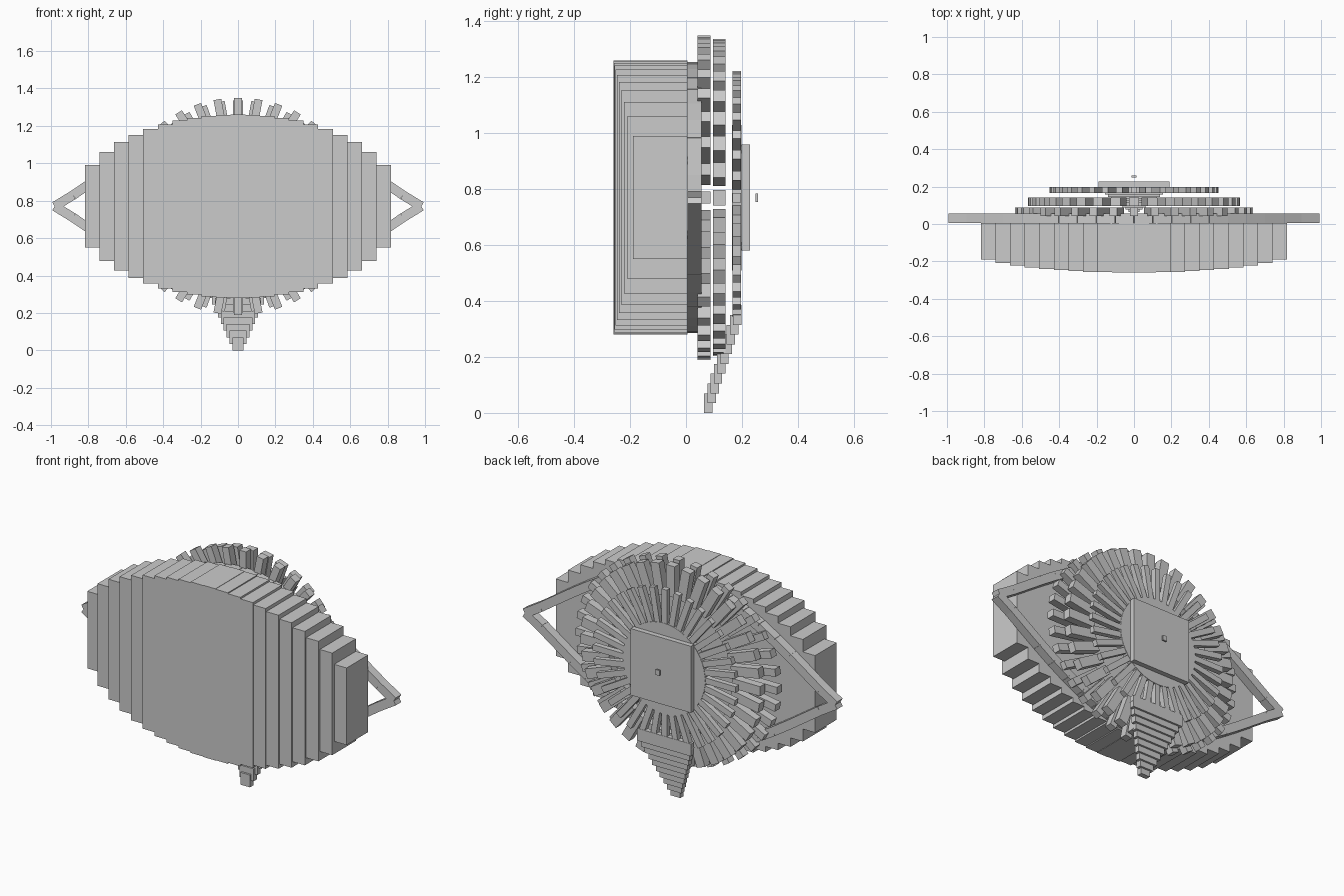
import bpy, bmesh, math
from mathutils import Matrix, Vector

if "Cube" in bpy.data.objects:
    bpy.data.objects.remove(bpy.data.objects["Cube"])

CZ = 0.77  # height of the eye centre

grey = bpy.data.materials.new("plain grey")
grey.diffuse_color = (0.6, 0.6, 0.6, 1)
grey.use_nodes = True
grey.node_tree.nodes["Principled BSDF"].inputs["Base Color"].default_value = grey.diffuse_color


def add_box(bm, centre, size, tilt=0.0):
    """Box tilted in the x-z plane."""
    m = (Matrix.Translation(centre) @ Matrix.Rotation(-tilt, 4, 'Y')
         @ Matrix.Diagonal((*size, 1)))
    bmesh.ops.create_cube(bm, size=1, matrix=m)


def add_bar(bm, a, b, y0, y1, width):
    """Bar between two (x, z) points, between depths y0 and y1."""
    dx, dz = b[0] - a[0], b[1] - a[1]
    add_box(bm, ((a[0] + b[0]) / 2, (y0 + y1) / 2, (a[1] + b[1]) / 2),
            (math.hypot(dx, dz), y1 - y0, width), math.atan2(dz, dx))


def finish(bm, name):
    me = bpy.data.meshes.new(name)
    bm.to_mesh(me)
    bm.free()
    me.materials.append(grey)
    ob = bpy.data.objects.new(name, me)
    bpy.context.collection.objects.link(ob)
    return ob


# Stepped eyeball made of vertical slats
bm = bmesh.new()
for i in range(-10, 11):
    x = i * 0.078
    e = math.sqrt(1 - (x / 0.873) ** 2)
    front = -(0.133 + 0.127 * e)
    back = 0.005
    add_box(bm, (x, (front + back) / 2, CZ), (0.078, back - front, 0.98 * e))
finish(bm, "eyeball_slats")

# Eyelid outline, upper and lower arcs
bm = bmesh.new()
N = 20


def lid(k, side):
    u = -1 + 2 * k / N
    h = 0.46 * max(0.0, math.cos(math.pi * u / 2)) ** 1.1
    return (0.98 * u, CZ + side * h)


for side in (1, -1):
    for k in range(N):
        add_bar(bm, lid(k, side), lid(k + 1, side), 0.005, 0.055, 0.05)
finish(bm, "eyelid_outline")


# Rings of radiating petals
def petal_ring(name, count, inner, outer, y0, y1, width):
    bm = bmesh.new()
    for k in range(count):
        t = 2 * math.pi * k / count
        c, s = math.cos(t), math.sin(t)
        add_bar(bm, (inner[0] * c, CZ + inner[1] * s),
                (outer[0] * c, CZ + outer[1] * s), y0, y1, width)
    finish(bm, name)


petal_ring("outer_petals", 36, (0.42, 0.38), (0.635, 0.58), 0.042, 0.088, 0.042)
petal_ring("middle_petals", 36, (0.39, 0.39), (0.567, 0.567), 0.097, 0.142, 0.055)
petal_ring("inner_petals", 36, (0.2, 0.2), (0.452, 0.452), 0.167, 0.197, 0.034)

# Iris disc
bm = bmesh.new()
bmesh.ops.create_cone(bm, cap_ends=True, segments=48, radius1=0.26, radius2=0.26,
                      depth=0.034, matrix=Matrix.Translation((0, 0.182, CZ))
                      @ Matrix.Rotation(math.pi / 2, 4, 'X'))
finish(bm, "iris_disc")

# Square pupil plate and its floating dot
bm = bmesh.new()
add_box(bm, (0, 0.213, CZ), (0.38, 0.03, 0.38))
finish(bm, "pupil_plate")
bm = bmesh.new()
add_box(bm, (0, 0.253, CZ), (0.028, 0.01, 0.03))
finish(bm, "pupil_dot")

# Stepped teardrop spike under the eye
bm = bmesh.new()
for i in range(10):
    add_box(bm, (0, 0.08 + 0.0115 * i, 0.035 + 0.035 * i),
            (0.06 + 0.031 * i, 0.03, 0.07))
finish(bm, "teardrop_spike")
